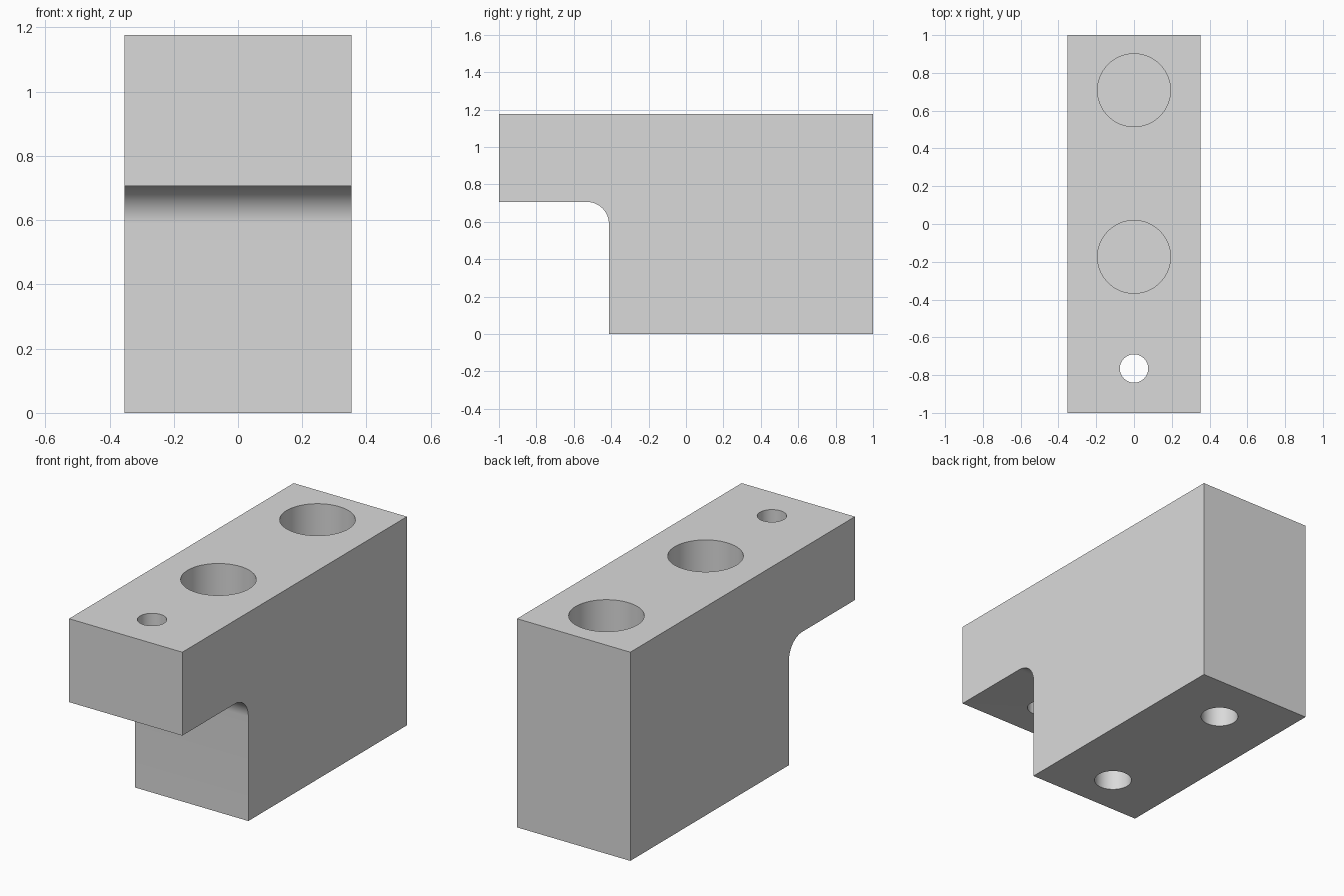
import bpy
import bmesh
import math

cube = bpy.data.objects.get("Cube")
if cube:
    bpy.data.objects.remove(cube, do_unlink=True)

# Material
grey = bpy.data.materials.new("light_grey_metal")
grey.use_nodes = True
colour = (0.7, 0.7, 0.7, 1.0)
grey.diffuse_color = colour
grey.node_tree.nodes["Principled BSDF"].inputs["Base Color"].default_value = colour

HALF_WIDTH, HEIGHT = 0.353, 1.176
LEDGE_Z, STEP_Y, FILLET = 0.706, -0.412, 0.118


def add_object(name, bm):
    bmesh.ops.recalc_face_normals(bm, faces=bm.faces)
    mesh = bpy.data.meshes.new(name)
    bm.to_mesh(mesh)
    bm.free()
    mesh.materials.append(grey)
    obj = bpy.data.objects.new(name, mesh)
    bpy.context.collection.objects.link(obj)
    return obj


# Stepped block: side profile with a rounded inner corner, extruded across x
profile = [(STEP_Y, 0), (1, 0), (1, HEIGHT), (-1, HEIGHT), (-1, LEDGE_Z)]
steps = 16
for i in range(steps + 1):
    a = math.pi / 2 * (1 - i / steps)
    profile.append((STEP_Y - FILLET + FILLET * math.cos(a),
                    LEDGE_Z - FILLET + FILLET * math.sin(a)))
bm = bmesh.new()
side = bm.faces.new([bm.verts.new((-HALF_WIDTH, y, z)) for y, z in profile])
ext = bmesh.ops.extrude_face_region(bm, geom=[side])
moved = [v for v in ext["geom"] if isinstance(v, bmesh.types.BMVert)]
bmesh.ops.translate(bm, verts=moved, vec=(2 * HALF_WIDTH, 0, 0))
block = add_object("stepped_block", bm)


# Vertical hole cut between two heights
def drill(name, y, radius, z_low, z_high):
    bm = bmesh.new()
    bmesh.ops.create_cone(bm, cap_ends=True, segments=64, radius1=radius,
                          radius2=radius, depth=z_high - z_low)
    bmesh.ops.translate(bm, verts=bm.verts, vec=(0, y, (z_low + z_high) / 2))
    cutter = add_object(name, bm)
    cutter.hide_render = True
    cut = block.modifiers.new(name, 'BOOLEAN')
    cut.operation = 'DIFFERENCE'
    cut.solver = 'EXACT'
    cut.object = cutter
    return cutter


# Wide top pockets over narrow bottom holes, plus a through hole in the ledge
cutters = [drill("ledge_hole_cutter", -0.765, 0.075, 0.5, 1.3)]
for label, y in (("front", -0.174), ("back", 0.708)):
    cutters.append(drill(label + "_pocket_cutter", y, 0.193, 0.588, 1.3))
    cutters.append(drill(label + "_bottom_hole_cutter", y, 0.098, -0.1, 0.353))

# Apply the cuts and remove the cutters
bpy.ops.object.select_all(action='DESELECT')
block.select_set(True)
bpy.context.view_layer.objects.active = block
for name in [m.name for m in block.modifiers]:
    bpy.ops.object.modifier_apply(modifier=name)
for cutter in cutters:
    bpy.data.objects.remove(cutter, do_unlink=True)
bpy.ops.object.shade_smooth_by_angle(angle=math.radians(30))
